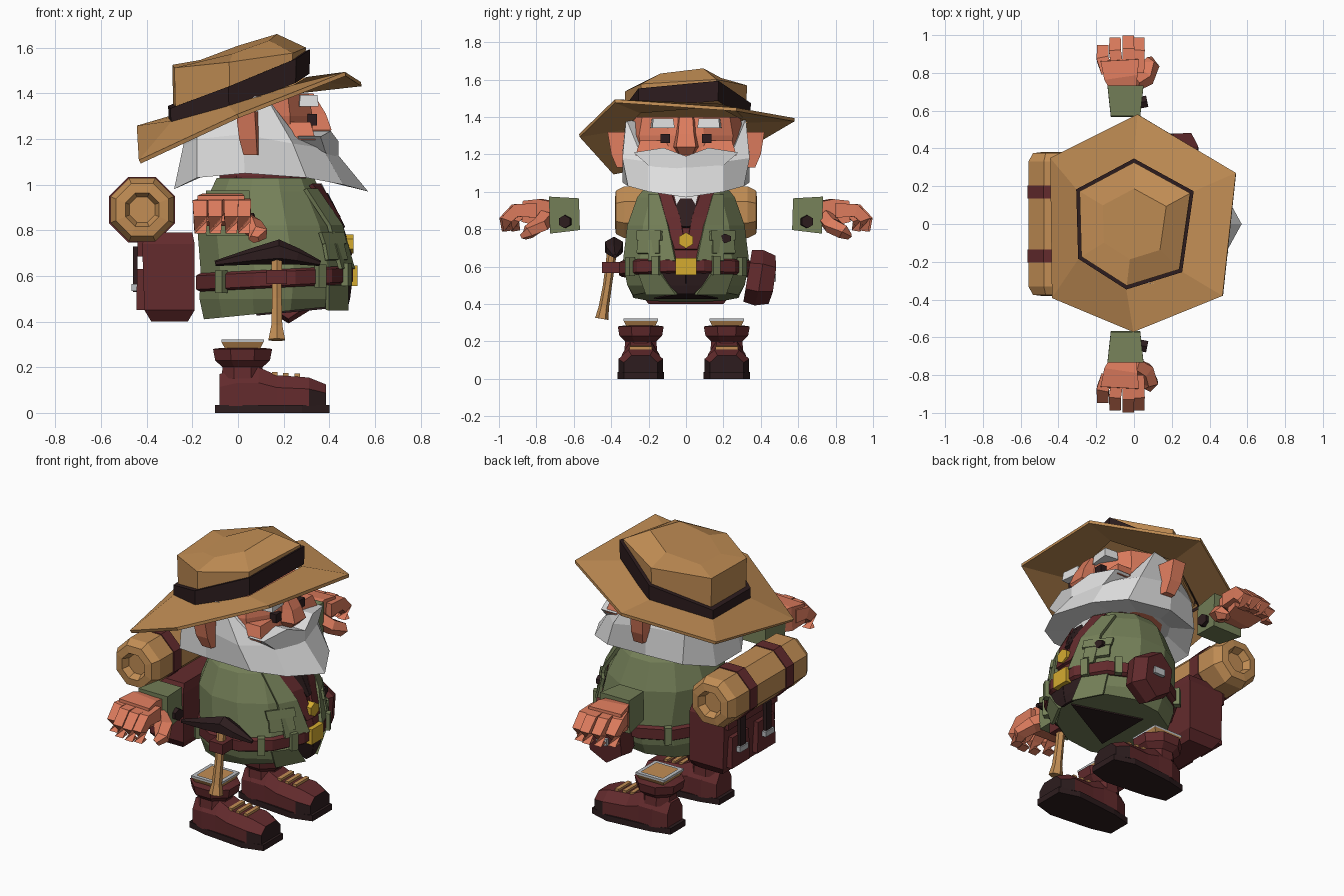
import bpy
import bmesh
from math import pi, cos, sin, sqrt
from mathutils import Vector, Euler

if "Cube" in bpy.data.objects:
    bpy.data.objects.remove(bpy.data.objects["Cube"])


def material(name, red, green, blue):
    mat = bpy.data.materials.new(name)
    mat.use_nodes = True
    mat.diffuse_color = (red, green, blue, 1)
    shader = next(n for n in mat.node_tree.nodes if n.type == "BSDF_PRINCIPLED")
    shader.inputs["Base Color"].default_value = (red, green, blue, 1)
    shader.inputs["Roughness"].default_value = .9
    return mat


tan = material("tan_felt", .54, .27, .09)
skin = material("warm_skin", .72, .2, .11)
maroon = material("maroon_leather", .125, .024, .026)
green = material("olive_cloth", .18, .22, .1)
dark = material("dark_brown", .026, .012, .013)
white = material("white_hair", .74, .74, .74)
gold = material("gold_metal", .66, .41, .03)
silver = material("silver_metal", .5, .52, .54)


def build(name, verts, faces, mat, thickness=0):
    mesh = bpy.data.meshes.new(name)
    mesh.from_pydata([tuple(v) for v in verts], [], faces)
    bm = bmesh.new()
    bm.from_mesh(mesh)
    bmesh.ops.recalc_face_normals(bm, faces=bm.faces)
    bm.to_mesh(mesh)
    bm.free()
    mesh.materials.append(mat)
    obj = bpy.data.objects.new(name, mesh)
    bpy.context.collection.objects.link(obj)
    if thickness:
        solid = obj.modifiers.new("thickness", "SOLIDIFY")
        solid.thickness = thickness
        solid.offset = 0
    return obj


def loft(name, rings, mat, caps=True, thickness=0):
    n = len(rings[0])
    faces = [(r * n + i, r * n + (i + 1) % n, (r + 1) * n + (i + 1) % n, (r + 1) * n + i)
             for r in range(len(rings) - 1) for i in range(n)]
    if caps:
        faces += [tuple(range(n)), tuple(range(len(rings) * n - n, len(rings) * n))]
    return build(name, [v for ring in rings for v in ring], faces, mat, thickness)


def ellipse(cx, cy, z, rx, ry, sides=8, tilt=0):
    angles = [2 * pi * (i + .5) / sides for i in range(sides)]
    return [(cx + rx * cos(a), cy + ry * sin(a), z + tilt * (cx + rx * cos(a))) for a in angles]


def tube(name, path, radii, mat, sides=6):
    """Sweep a polygon along a path; each radius is (sideways, upward)."""
    path = [Vector(p) for p in path]
    rings = []
    for i, point in enumerate(path):
        along = path[min(i + 1, len(path) - 1)] - path[max(i - 1, 0)]
        turn = along.to_track_quat("Z", "Y")
        rings.append([point + turn @ Vector(p)
                      for p in ellipse(0, 0, 0, radii[i][0], radii[i][1], sides)])
    return loft(name, rings, mat)


def block(name, centre, size, mat, taper=1, rotation=(0, 0, 0)):
    turn = Euler(rotation).to_matrix()
    rings = []
    for z, scale in ((-.5, 1), (.5, taper)):
        rings.append([Vector(centre) + turn @ Vector((x * size[0] * scale, y * size[1] * scale, z * size[2]))
                      for x, y in ((-.5, -.5), (.5, -.5), (.5, .5), (-.5, .5))])
    return loft(name, rings, mat)


def mirrored(ring):
    """Complete a ring from its front centre round one side to the back."""
    return ring + [(x, -y, z) for x, y, z in reversed(ring) if y]


# Coat body: height, centre, depth radius, width radius
BODY = [(.425, .15, .31, .29), (.5, .15, .33, .325), (.62, .16, .335, .35),
        (.82, .13, .32, .325), (.97, .12, .25, .27), (1.03, .12, .22, .22)]
loft("coat", [ellipse(cx, 0, z, rx, ry, 12, .1 if z < .45 else 0) for z, cx, rx, ry in BODY], green)


def front(y, z):
    for low, high in zip(BODY, BODY[1:]):
        if z <= high[0]:
            t = max(0, (z - low[0]) / (high[0] - low[0]))
            cx, rx, ry = (a + (b - a) * t for a, b in zip(low[1:], high[1:]))
            return cx + rx * sqrt(max(0, 1 - (y / ry) ** 2))
    return .3


def strip(name, rows, mat, lift):
    """Mirrored cloth pieces lying on the coat front; rows are height, inner, outer."""
    for side, label in ((1, "left"), (-1, "right")):
        verts = [(front(y, z) + lift, y * side, z) for z, a, b in rows for y in (a, b)]
        faces = [(i, i + 1, i + 3, i + 2) for i in range(0, len(verts) - 2, 2)]
        build(label + "_" + name, verts, faces, mat, .018)


strip("shirt", [(1, 0, .12), (.85, 0, .09), (.63, 0, .07)], maroon, -.002)
strip("shirt_collar", [(1, 0, .07), (.92, 0, .05)], white, .004)
strip("neck_tie", [(.96, 0, .03), (.91, 0, .06), (.81, 0, .02)], dark, .01)
strip("lapel", [(1, .08, .15), (.86, .03, .11), (.69, 0, .06)], maroon, .012)
strip("coat_edge", [(.98, .14, .2), (.82, .095, .2), (.63, .055, .2)], green, .016)
strip("coat_tail", [(.56, .13, .25), (.45, .05, .21)], green, .014)
strip("pocket", [(.76, .14, .25), (.67, .14, .26)], green, .02)
strip("pocket_flap", [(.79, .13, .26), (.74, .13, .26)], green, .028)
strip("trouser_front", [(.57, 0, .13), (.5, 0, .09), (.455, 0, .04)], dark, .002)
build("trouser_underside", [(.44, 0, .465), (.08, -.17, .43), (.08, .17, .43)], [(0, 1, 2)], dark, .008)
tube("chest_badge", [(.45, 0, .74), (.505, 0, .74)], [(.042, .042)] * 2, gold)
tube("pocket_button", [(.38, .2, .75), (.43, .21, .75)], [(.035, .025)] * 2, dark)
loft("scarf", [ellipse(.11, 0, z, r, r * .95, 10) for z, r in ((.98, .2), (1.04, .2), (1.07, .18))], maroon)

# Belt, loops and buckle
loft("belt", [ellipse(.16, 0, z, r, r + .015, 12, .05) for z, r in
              ((.54, .338), (.55, .355), (.61, .355), (.62, .338))], maroon)
for angle in (.45, .96, 2.3):
    for side in (-1, 1):
        a = angle * side
        block("belt_loop", (.16 + .35 * cos(a), .365 * sin(a), .588 + .02 * cos(a)),
              (.035, .04, .1), green, 1, (0, 0, a))
block("belt_buckle", (.505, 0, .6), (.035, .11, .09), gold)

# Belt pouch and pick
tube("pouch", [(.22, .33, .55), (.22, .39, .54), (.21, .46, .53)],
     [(.12, .14), (.14, .15), (.11, .13)], maroon)
block("pouch_buckle", (.22, .47, .54), (.07, .02, .04), silver)
block("pick_holder", (.17, -.4, .595), (.09, .1, .06), maroon)
tube("pick_handle", [(.17, -.39, .72), (.17, -.42, .5), (.17, -.44, .38), (.17, -.45, .32)],
     [(.027, .027), (.024, .024), (.028, .028), (.042, .036)], tan)
tube("pick_head", [(-.1, -.38, .655), (.06, -.385, .685), (.18, -.385, .705), (.26, -.385, .685), (.36, -.38, .655)],
     [(.012, .012), (.045, .036), (.055, .055), (.045, .036), (.012, .012)], dark)

# Hat: brim, band and crown
BRIM = [(.02, .58, 1.385), (-.44, .35, 1.25), (-.43, -.39, 1.1),
        (0, -.57, 1.3), (.47, -.38, 1.485), (.54, .27, 1.44)]
BASE = [(0, .34), (-.3, .18), (-.29, -.18), (-.04, -.34), (.25, -.25), (.31, .17)]


def hat_ring(scale, height, slope):
    return [(x * scale, y * scale, height + slope * x * scale + .04 * y) for x, y in BASE]


loft("hat_brim", [BRIM, hat_ring(.98, 1.365, .3)], tan, False, .018)
loft("hat_band", [hat_ring(1.01, 1.36, .38), hat_ring(1.02, 1.46, .4), hat_ring(.9, 1.46, .4)], dark, False)
loft("hat_crown", [hat_ring(.94, 1.37, .4), hat_ring(.96, 1.555, .13), hat_ring(.55, 1.595, .34)], tan)

# Head and face
loft("head", [ellipse(.07, 0, z, rx, ry, 10) for z, rx, ry in
              ((1.06, .2, .22), (1.2, .27, .3), (1.3, .27, .31), (1.4, .25, .29))], skin)
loft("nose", [[(.28, -w, z), (x, -w * .7, z), (x, w * .7, z), (.28, w, z)] for z, x, w in
              ((1.2, .37, .05), (1.24, .41, .075), (1.31, .385, .06), (1.4, .33, .05))], skin)
for side, label in ((1, "left_"), (-1, "right_")):
    block(label + "eye", (.325, side * .11, 1.285), (.04, .05, .05), dark)
    block(label + "eyebrow", (.305, side * .125, 1.367), (.085, .12, .05), white, .9, (0, 0, -side * .1))
    block(label + "cheek", (.25, side * .17, 1.235), (.18, .2, .08), skin, .75)
    loft(label + "ear", [[(x - .045 * s, side * .3, z), (x + .045 * s, side * .31, z),
                          (x + .03 * s, side * y, z), (x - .045 * s, side * y, z)]
                         for x, y, z, s in ((.06, .37, 1.13, .8), (.05, .4, 1.2, 1), (.04, .42, 1.32, 1.1))], skin)
    outline = ((0, 1.13), (0, 1.19), (.12, 1.235), (.28, 1.21), (.2, 1.14), (.1, 1.12))
    loft(label + "moustache", [[(x - .28 * y, side * y, z) for y, z in outline] for x in (.34, .44)], white)

# Beard and hair in one faceted wrap
loft("beard", [mirrored(ring) for ring in (
    [(.2, 0, 1.06), (.2, .1, 1.06), (.15, .2, 1.06), (0, .22, 1.06), (-.1, .18, 1.06), (-.15, .1, 1.06)],
    [(.57, 0, .97), (.46, .2, 1), (.3, .31, 1.03), (.03, .34, 1.05), (-.18, .29, 1.03), (-.28, .12, .98)],
    [(.43, 0, 1.14), (.37, .2, 1.16), (.24, .34, 1.18), (.02, .34, 1.22), (-.18, .27, 1.2), (-.24, .11, 1.17)],
    [(.26, 0, 1.2), (.25, .25, 1.22), (.12, .32, 1.39), (.02, .3, 1.38), (-.19, .22, 1.29), (-.23, .08, 1.27)],
)], white)

# Floating sleeves and hands
for side, label in ((1, "left_"), (-1, "right_")):
    def spot(x, y, z):
        return (x, y * side, z)
    tube(label + "cuff", [spot(-.045, .57, .88), spot(-.045, .73, .875)], [(.11, .12), (.135, .14)], green, 4)
    tube(label + "cuff_button", [spot(.02, .64, .84), spot(.07, .65, .84)], [(.035, .035)] * 2, dark)
    tube(label + "palm", [spot(-.05, .7, .885), spot(-.07, .78, .89), spot(-.075, .87, .895)],
         [(.09, .085), (.125, .1), (.145, .08)], skin, 4)
    for x, reach in ((-.165, .95), (-.1, .99), (-.03, 1), (.025, .99)):
        tube(label + "finger", [spot(x * .85, .8, .9), spot(x, reach - .08, .9),
                                spot(x, reach - .03, .85), spot(x, reach - .04, .79)],
             [(.046, .055), (.045, .048), (.042, .042), (.036, .034)], skin, 4)
    tube(label + "thumb", [spot(0, .75, .86), spot(.06, .78, .82), spot(.09, .84, .785), spot(.07, .87, .76)],
         [(.05, .05), (.055, .045), (.045, .04), (.03, .02)], skin, 5)

# Boots
for side, label in ((1, "left_"), (-1, "right_")):
    foot = side * .23 - .012
    sections = []
    for x, w, h in ((-.08, .07, .17), (0, .1, .2), (.09, .1, .2), (.17, .105, .165), (.31, .12, .155), (.385, .09, .125)):
        sections.append([(x, foot + w * k, .03 + (h - .03) * up) for k, up in
                         ((-1, 0), (-1, .6), (-.55, 1), (.55, 1), (1, .6), (1, 0))])
    boot = loft(label + "boot", sections, maroon)
    boot.data.materials.append(dark)
    for face in boot.data.polygons:
        face.material_index = int(face.center.x > .36 or face.center.x > .3 and face.center.z < .11)
    plan = ((-.1, -.07), (.02, -.1), (.28, -.125), (.4, -.09), (.4, .09), (.28, .125), (.02, .1), (-.1, .07))
    loft(label + "sole", [[(x, foot + y, z) for x, y in plan] for z in (0, .035)], dark)
    loft(label + "boot_collar", [ellipse(.02, foot, z, r, r * .95) for z, r in
                                 ((.15, .1), (.2, .095), (.23, .13), (.28, .14), (.285, .1))], maroon)
    loft(label + "sock", [ellipse(.02, foot, z, r, r, 4) for z, r in ((.27, .1), (.31, .13), (.315, .13))], tan)
    loft(label + "sock_rim", [ellipse(.02, foot, z, r, r, 4) for z, r in
                              ((.31, .132), (.322, .132), (.322, .1))], silver, False)
    for x in (.16, .21, .26):
        block(label + "lace", (x, foot, .18 - .07 * x), (.024, .12, .02), tan)

# Backpack and bedroll
loft("backpack", [[(a, -w, z), (b, -w, z), (b, w, z), (a, w, z)] for z, a, b, w in
                  ((.4, -.38, -.22, .2), (.45, -.41, -.19, .24), (.74, -.42, -.19, .24), (.79, -.4, -.2, .22))], maroon)
block("backpack_flap", (-.42, 0, .73), (.04, .46, .09), maroon)
roll = ((.34, .06), (.38, .08), (.375, .125), (.33, .15))
roll += tuple((-y, r) for y, r in reversed(roll))
loft("bedroll", [[(-.42 + x, y, .89 + z) for x, z, _ in ellipse(0, 0, 0, r, r)] for y, r in roll], tan)
for side, label in ((1, "left_"), (-1, "right_")):
    tube(label + "bedroll_strap", [(-.42, side * .17 + d, .89) for d in (-.035, .035)], [(.156, .156)] * 2, maroon, 8)
    block(label + "pack_pocket", (-.42, side * .12, .54), (.05, .17, .18), maroon, .9)
    block(label + "pack_strap", (-.45, side * .12, .63), (.02, .05, .2), dark)
    block(label + "pack_buckle", (-.455, side * .12, .55), (.025, .08, .03), silver)
